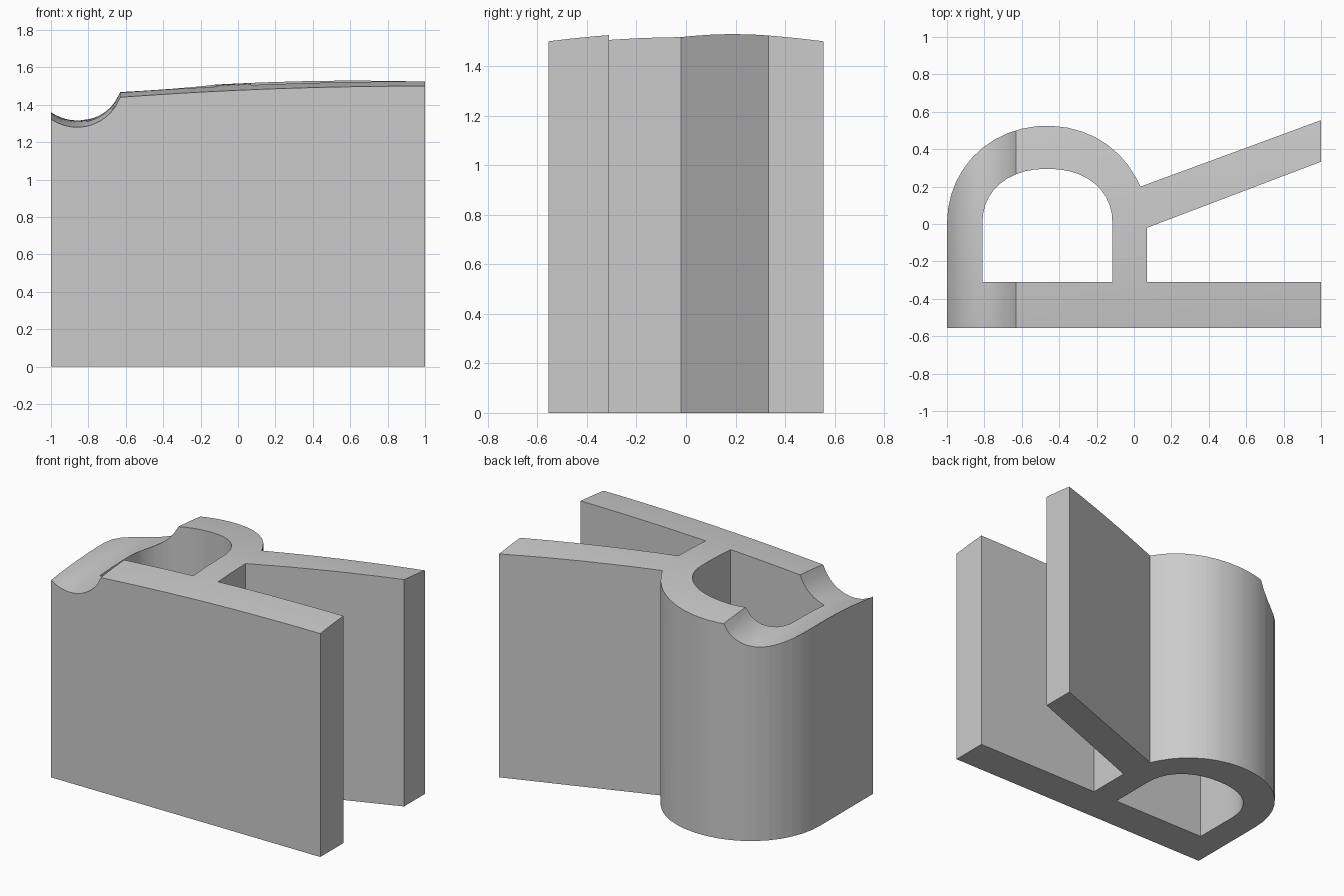
import bpy, bmesh, math

cube = bpy.data.objects.get("Cube")
if cube:
    bpy.data.objects.remove(cube, do_unlink=True)

NOTCH_EDGE = -0.63


def arch(cx, rx, ry, power, start, end, steps):
    """Rounded arch from angle start to end, in degrees."""
    pts = []
    for i in range(steps + 1):
        a = math.radians(start + (end - start) * i / steps)
        c, s = math.cos(a), math.sin(a)
        x = cx + rx * math.copysign(abs(c) ** (2 / power), c)
        pts.append((x, ry * abs(s) ** (2 / power)))
    return pts


def top_height(x, y):
    """Gently crowned top with a round groove near the left end."""
    crown = 0.118 * (0.308 - y * y)
    z = 1.50 - 0.0226 * (1 - x) ** 2
    if x < NOTCH_EDGE + 0.0001:
        r = 0.245
        groove = 1.28 + r - math.sqrt(max(0, r * r - (x + 0.86) ** 2))
        z = min(z, groove)
    return z + crown


# Plan outline: front plate, web, slanted arm and rounded tube
outer = [(-1, -0.555), (1, -0.555), (1, -0.31), (0.07, -0.31),
         (0.07, -0.02), (1, 0.333), (1, 0.555), (0.035, 0.2)]
outer += arch(-0.465, 0.535, 0.525, 2.05, 28, 180, 18)
inner = [(-0.81, -0.31), (-0.115, -0.31)]
inner += arch(-0.463, 0.348, 0.295, 2.2, 0, 180, 20)

bm = bmesh.new()
for loop in (outer, inner):
    verts = [bm.verts.new((x, y, 0)) for x, y in loop]
    for a, b in zip(verts, verts[1:] + verts[:1]):
        bm.edges.new((a, b))
bmesh.ops.triangle_fill(bm, use_beauty=True, edges=bm.edges[:])

# Extrude the plan upward
result = bmesh.ops.extrude_face_region(bm, geom=bm.faces[:], use_keep_orig=True)
for v in result["geom"]:
    if isinstance(v, bmesh.types.BMVert):
        v.co.z = 1

# Slice finely in the groove, coarsely elsewhere, so the top can curve
cuts = [((x, 0, 0), (1, 0, 0)) for x in
        [-1 + 0.37 * i / 14 for i in range(1, 15)] +
        [NOTCH_EDGE + 1.63 * i / 10 for i in range(1, 10)]]
cuts += [((0, -0.555 + 1.11 * i / 12, 0), (0, 1, 0)) for i in range(1, 12)]
for co, no in cuts:
    bmesh.ops.bisect_plane(bm, geom=bm.verts[:] + bm.edges[:] + bm.faces[:],
                           dist=0.0005, plane_co=co, plane_no=no)
for v in bm.verts:
    if v.co.z > 0.999:
        v.co.z = top_height(v.co.x, v.co.y)
bmesh.ops.recalc_face_normals(bm, faces=bm.faces[:])

mesh = bpy.data.meshes.new("clip_profile")
bm.to_mesh(mesh)
bm.free()
clip = bpy.data.objects.new("clip_profile", mesh)
bpy.context.collection.objects.link(clip)

# Plain grey material
grey = bpy.data.materials.new("plain_grey")
grey.use_nodes = True
colour = (0.6, 0.6, 0.6, 1)
grey.diffuse_color = colour
grey.node_tree.nodes["Principled BSDF"].inputs["Base Color"].default_value = colour
mesh.materials.append(grey)

# Smooth the round walls, keep the corners sharp
bpy.ops.object.select_all(action="DESELECT")
clip.select_set(True)
bpy.context.view_layer.objects.active = clip
bpy.ops.object.shade_smooth_by_angle(angle=math.radians(30))
